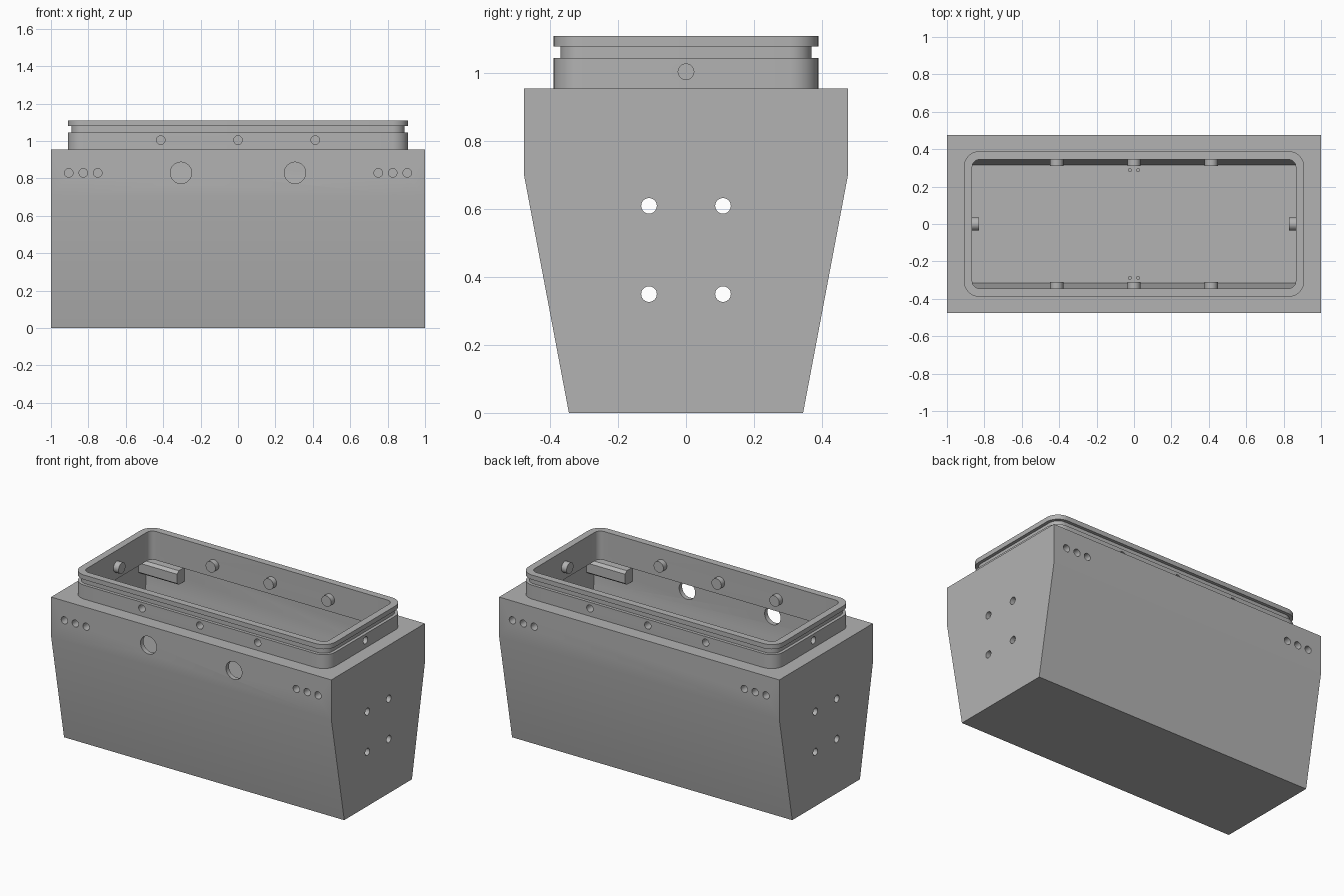
import bpy, bmesh, math
from mathutils import Matrix, Vector

if "Cube" in bpy.data.objects:
    bpy.data.objects.remove(bpy.data.objects["Cube"], do_unlink=True)

grey = bpy.data.materials.new("plain_grey")
grey.use_nodes = True
colour = (0.45, 0.45, 0.45, 1)
grey.diffuse_color = colour
grey.node_tree.nodes["Principled BSDF"].inputs["Base Color"].default_value = colour


def finish(name, bm):
    bmesh.ops.recalc_face_normals(bm, faces=bm.faces)
    mesh = bpy.data.meshes.new(name)
    bm.to_mesh(mesh)
    bm.free()
    mesh.materials.append(grey)
    obj = bpy.data.objects.new(name, mesh)
    bpy.context.collection.objects.link(obj)
    return obj


def loft(name, rings, ring_shaped=False):
    """Skin equal-sized rings of points; cap the ends or join last to first."""
    bm = bmesh.new()
    loops = [[bm.verts.new(p) for p in ring] for ring in rings]
    pairs = list(zip(loops, loops[1:]))
    if ring_shaped:
        pairs.append((loops[-1], loops[0]))
    else:
        bm.faces.new(loops[0])
        bm.faces.new(loops[-1])
    n = len(loops[0])
    for a, b in pairs:
        for i in range(n):
            j = (i + 1) % n
            bm.faces.new((a[i], a[j], b[j], b[i]))
    return finish(name, bm)


def prism(name, profile, x0, x1):
    return loft(name, [[(x, y, z) for y, z in profile] for x in (x0, x1)])


def rounded(hx, hy, r, z, steps=8):
    pts = []
    for k, (sx, sy) in enumerate(((1, 1), (-1, 1), (-1, -1), (1, -1))):
        for i in range(steps + 1):
            a = math.pi / 2 * (k + i / steps)
            pts.append((sx * (hx - r) + r * math.cos(a),
                        sy * (hy - r) + r * math.sin(a), z))
    return pts


def rod(bm, start, end, r, sides=32):
    start, end = Vector(start), Vector(end)
    d = end - start
    m = Matrix.Translation((start + end) / 2) @ d.to_track_quat('Z', 'Y').to_matrix().to_4x4()
    bmesh.ops.create_cone(bm, cap_ends=True, segments=sides, radius1=r, radius2=r,
                          depth=d.length, matrix=m)


def cut(obj, cutter):
    mod = obj.modifiers.new("cut", 'BOOLEAN')
    mod.operation, mod.solver, mod.object = 'DIFFERENCE', 'EXACT', cutter
    bpy.context.view_layer.objects.active = obj
    bpy.ops.object.modifier_apply(modifier=mod.name)


def mirrored(half):
    return half + [(-y, z) for y, z in reversed(half)]


# Tapered hull, hollow inside, with a rounded opening in its top
TOP, SCREW_Z, PORT_Z = 0.955, 1.005, 0.83
hull = prism("hull", mirrored([(0.345, 0), (0.477, 0.7), (0.477, TOP)]), -1, 1)
cavity = prism("cavity_cutter", mirrored([(0.315, 0.03), (0.447, 0.7), (0.447, 0.925)]), -0.97, 0.97)
opening = loft("opening_cutter", [rounded(0.865, 0.345, 0.04, z) for z in (0.9, 1.0)])
cut(hull, cavity)
cut(hull, opening)

# Collar with a seal groove
OUT, GROOVE, IN = (0.91, 0.39, 0.085), (0.89, 0.37, 0.065), (0.865, 0.345, 0.04)
steps = [(OUT, TOP), (OUT, 1.045), (GROOVE, 1.045), (GROOVE, 1.08),
         (OUT, 1.08), (OUT, 1.11), (IN, 1.11), (IN, TOP)]
collar = loft("collar", [rounded(*size, z) for size, z in steps], ring_shaped=True)

# Screw bosses inside the collar, and all drilled holes
bosses, holes = bmesh.new(), bmesh.new()
for s in (-1, 1):
    for x in (-0.413, 0, 0.413):
        rod(bosses, (x, s * 0.36, SCREW_Z), (x, s * 0.31, SCREW_Z), 0.035)
        rod(holes, (x, s * 0.42, SCREW_Z), (x, s * 0.325, SCREW_Z), 0.023)
    rod(bosses, (s * 0.88, 0, SCREW_Z), (s * 0.828, 0, SCREW_Z), 0.035)
    rod(holes, (s * 0.94, 0, SCREW_Z), (s * 0.845, 0, SCREW_Z), 0.023)
    for t in (-1, 1):
        for x in (0.75, 0.827, 0.905):
            rod(holes, (s * x, t * 0.5, PORT_Z), (s * x, t * 0.39, PORT_Z), 0.023)
        for z in (0.35, 0.61):
            rod(holes, (s * 1.05, t * 0.109, z), (s * 0.95, t * 0.109, z), 0.023)
        rod(holes, (s * 0.022, t * 0.288, 0.05), (s * 0.022, t * 0.288, 0.015), 0.008, 16)
    # Large round ports, front wall only
    rod(holes, (s * 0.305, -0.5, PORT_Z), (s * 0.305, -0.42, PORT_Z), 0.057, 48)
screw_bosses = finish("screw_bosses", bosses)
hole_cutter = finish("hole_cutter", holes)

# Chamfered blocks behind the groups of three holes
parts = [hull, collar, screw_bosses]
block = [(0.455, 0.785), (0.39, 0.785), (0.37, 0.80), (0.37, 0.86), (0.39, 0.875), (0.455, 0.875)]
for sx, side in ((1, "left"), (-1, "right")):
    for sy, end in ((-1, "front"), (1, "back")):
        parts.append(prism(f"{end}_{side}_hole_block", [(sy * y, z) for y, z in block],
                           sx * 0.695, sx * 0.975))

for part in parts:
    cut(part, hole_cutter)
    bpy.ops.object.select_all(action='DESELECT')
    part.select_set(True)
    bpy.context.view_layer.objects.active = part
    bpy.ops.object.shade_smooth_by_angle(angle=math.radians(30))

for helper in (cavity, opening, hole_cutter):
    bpy.data.objects.remove(helper, do_unlink=True)
